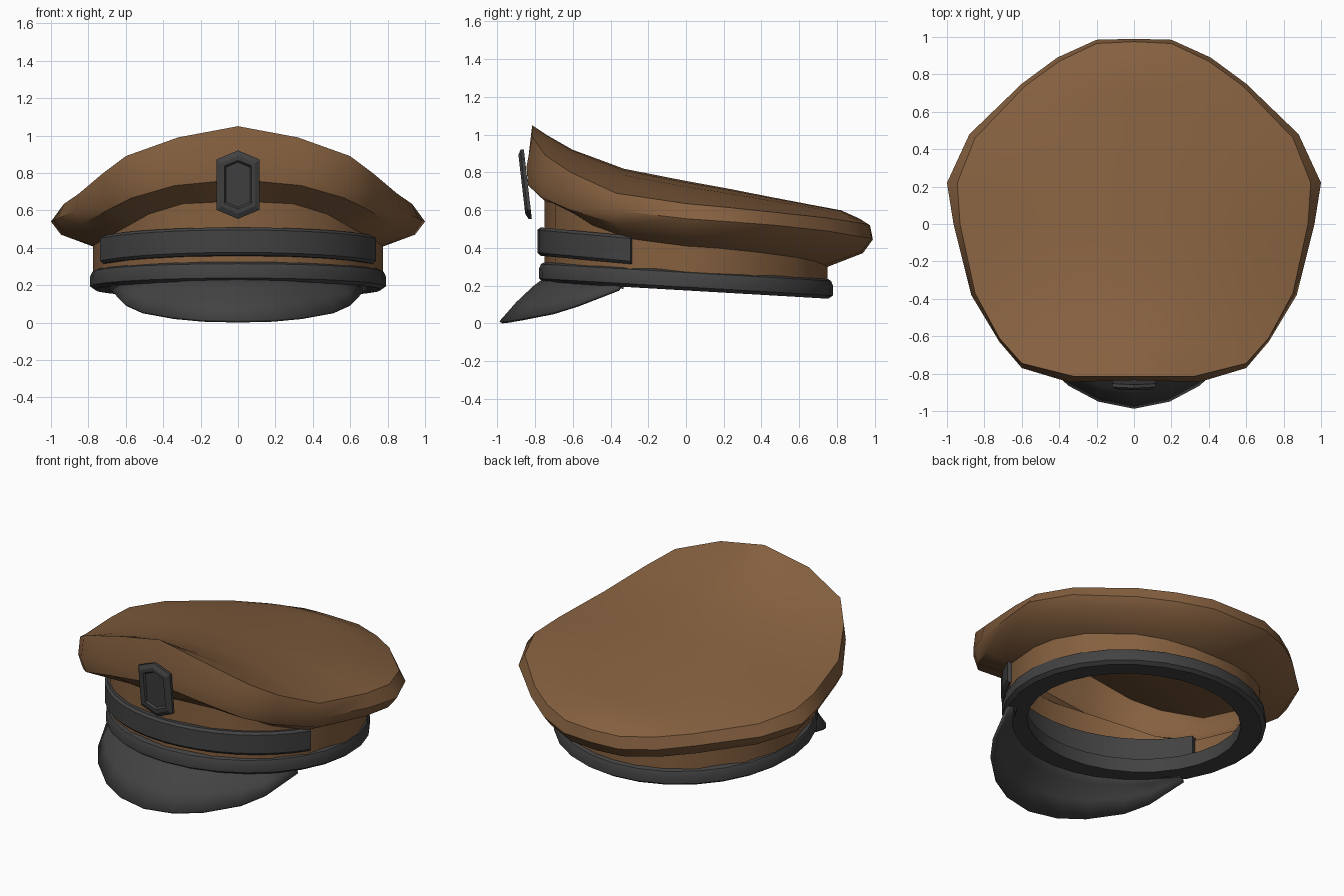
import bpy, bmesh, math
from mathutils import Vector

if "Cube" in bpy.data.objects:
    bpy.data.objects.remove(bpy.data.objects["Cube"])


def material(name, rgb):
    m = bpy.data.materials.new(name)
    m.diffuse_color = (*rgb, 1)
    m.use_nodes = True
    m.node_tree.nodes["Principled BSDF"].inputs["Base Color"].default_value = m.diffuse_color
    return m


BROWN = material("brown_cloth", (0.235, 0.117, 0.05))
DARK = material("dark_leather", (0.055, 0.055, 0.055))


def grid_object(name, rows, mat, close_u=False, close_v=False, caps=False, angle=35):
    """Skin a list of equal-length point rows into a mesh object."""
    bm = bmesh.new()
    v = [[bm.verts.new(p) for p in r] for r in rows]
    nr, nc = len(rows), len(rows[0])
    for i in range(nr if close_u else nr - 1):
        for j in range(nc if close_v else nc - 1):
            i2, j2 = (i + 1) % nr, (j + 1) % nc
            bm.faces.new((v[i][j], v[i][j2], v[i2][j2], v[i2][j]))
    if caps:
        bm.faces.new(v[0])
        bm.faces.new(v[-1])
    bmesh.ops.remove_doubles(bm, verts=bm.verts, dist=0.0005)
    bmesh.ops.recalc_face_normals(bm, faces=bm.faces)
    me = bpy.data.meshes.new(name)
    bm.to_mesh(me)
    bm.free()
    ob = bpy.data.objects.new(name, me)
    bpy.context.collection.objects.link(ob)
    me.materials.append(mat)
    bpy.ops.object.select_all(action='DESELECT')
    ob.select_set(True)
    bpy.context.view_layer.objects.active = ob
    bpy.ops.object.shade_smooth_by_angle(angle=math.radians(angle))
    return ob


def mirror(ob):
    m = ob.modifiers.new("mirror", 'MIRROR')
    m.merge_threshold = 0.002


# Crown: half outline of the top seam, the widest rim, and the centre line (front to back)
seam = [(0, -.815, 1.05), (.32, -.815, .99), (.6, -.745, .89), (.72, -.61, .80),
        (.85, -.37, .69), (.93, 0, .635), (.945, .22, .615), (.85, .46, .59),
        (.58, .74, .56), (.40, .87, .54), (.2, .965, .525), (0, .975, .52)]
rim = [(0, -.835, .88), (.35, -.845, .83), (.6, -.77, .75), (.72, -.63, .69),
       (.87, -.38, .60), (.965, 0, .555), (1.0, .22, .54), (.88, .48, .52),
       (.6, .75, .49), (.41, .89, .465), (.2, .985, .45), (0, .99, .445)]
mid = [(-.815, 1.05), (-.74, 1.0), (-.6, .92), (-.45, .865), (-.33, .82), (0, .755),
       (.22, .715), (.46, .668), (.7, .622), (.82, .6), (.92, .555), (.975, .52)]
neck_z = [.65, .635, .58, .52, .45, .41, .40, .38, .35, .33, .31, .30]


def lerp(a, b, t):
    return a + (b - a) * t


base, neck, under = [], [], []
for (x, y, z), nz in zip(rim, neck_z):
    a = math.atan2(x, -y)
    bx, by = .775 * math.sin(a), -.75 * math.cos(a)
    base.append((bx, by, .225 - .055 * by))
    neck.append((bx, by, nz))
    under.append((lerp(x, bx, .22), lerp(y, by, .22 if y > -.5 else .05), lerp(z, nz, .5)))
rows = [base, neck, under, rim, seam]
for s in (.75, .5, .25, 0):
    rows.append([(x * s, lerp(my, y, s * s), lerp(mz, z, s * s))
                 for (x, y, z), (my, mz) in zip(seam, mid)])
mirror(grid_object("crown", rows, BROWN))

# Rounded head band, tilted down to the back
prof = [(.64, -.05), (.765, -.053), (.79, -.035), (.792, .015), (.78, .042), (.76, .053),
        (.72, .053), (.65, .045)]
N = 28
rows = []
for i in range(N):
    a = 2 * math.pi * i / N
    ring = []
    for r, h in prof:
        y = -r * math.cos(a) * .985
        ring.append((r * math.sin(a), y, .228 - .058 * y + h))
    rows.append(ring)
grid_object("head_band", rows, DARK, close_u=True, close_v=True)

# Strap wrapped round the front
prof = [(.735, -.075), (.78, -.075), (.795, -.06), (.795, .06), (.78, .075), (.735, .075)]
rows = []
for i in range(17):
    a = math.radians(-68 + 136 * i / 16)
    ring = []
    for r, h in prof:
        y = -r * math.cos(a) * .99
        ring.append((r * math.sin(a), y, .363 - .092 * y + h))
    rows.append(ring)
grid_object("front_strap", rows, DARK, close_v=True, caps=True)

# Visor: half fan from the band to the outer edge
edge = [(0, -.988, .012), (.19, -.95, .016), (.35, -.865, .03), (.52, -.71, .06),
        (.61, -.58, .10), (.69, -.36, .185)]
amax = math.atan2(.69, .36)
inner = []
for x, y, z in edge:
    a = math.atan2(x, -y)
    inner.append((.72 * math.sin(a), -.72 * math.cos(a), .20 + .065 * (1 - (a / amax) ** 2)))
rows = []
for k in range(4):
    t = k / 3
    row = []
    for p, q in zip(inner, edge):
        v = Vector(p).lerp(Vector(q), t)
        v.z += .02 * math.sin(math.pi * t)
        row.append(v)
    rows.append(row)
visor = grid_object("visor", rows, DARK)
mirror(visor)
sol = visor.modifiers.new("thickness", 'SOLIDIFY')
sol.thickness = .018
sol.offset = -1


# Badge: elongated hexagonal plate with bevelled frame and sunken panel
def hexagon(w, top, shoulder, depth):
    pts = [(0, top), (w, shoulder), (w, -shoulder), (0, -top), (-w, -shoulder), (-w, shoulder)]
    tilt = -.115
    return [(x, -.838 + tilt * h - depth, .7375 + h) for x, h in pts]


rows = [hexagon(.115, .183, .135, 0), hexagon(.115, .183, .135, .018),
        hexagon(.09, .155, .115, .032), hexagon(.073, .13, .10, .032),
        hexagon(.065, .12, .092, .02)]
grid_object("badge", rows, DARK, close_v=True, caps=True, angle=15)
